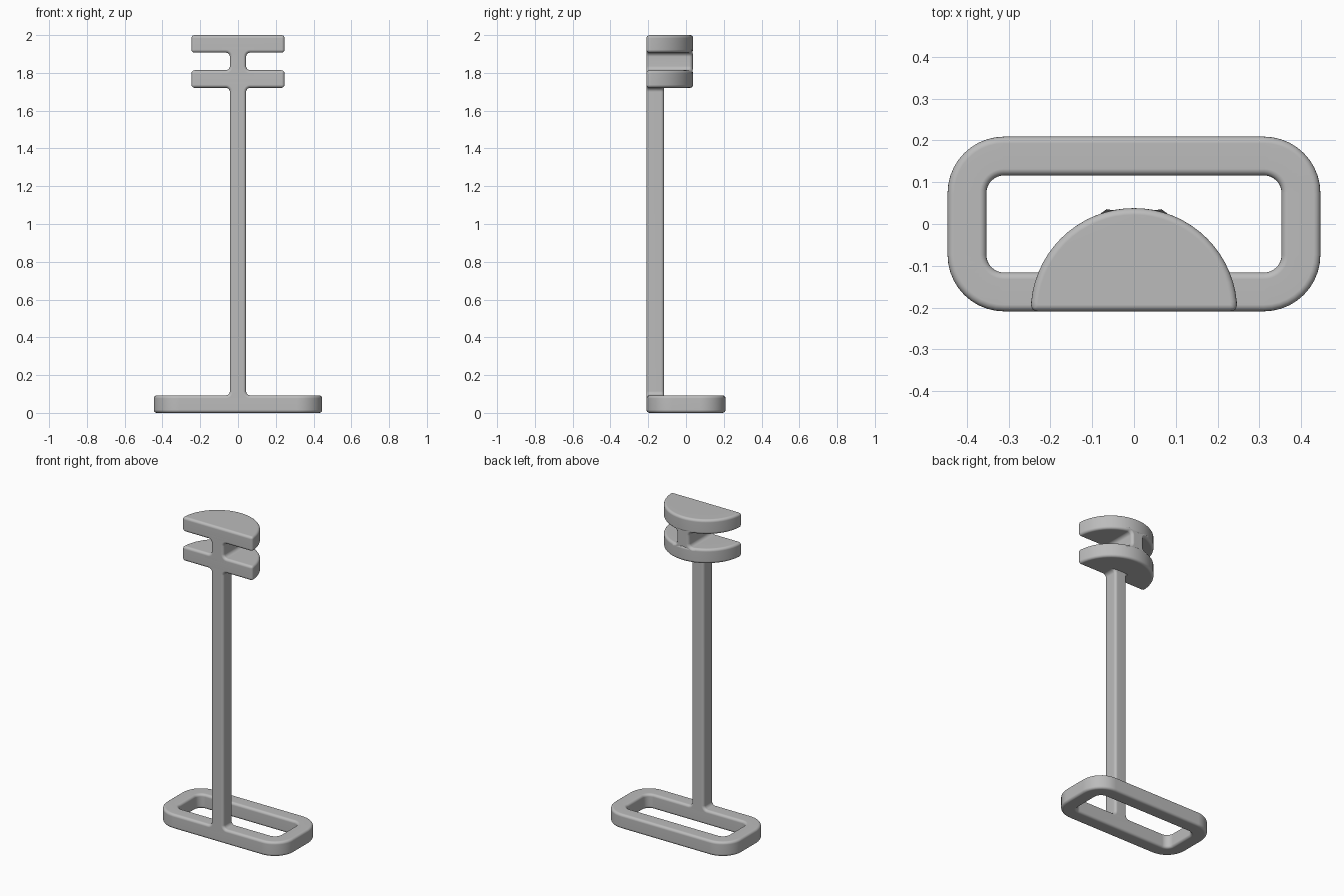
import bpy, bmesh, math

cube = bpy.data.objects.get("Cube")
if cube:
    bpy.data.objects.remove(cube, do_unlink=True)

GREY = (0.5, 0.5, 0.5, 1.0)
grey = bpy.data.materials.new("plain grey")
grey.use_nodes = True
grey.diffuse_color = GREY
grey.node_tree.nodes["Principled BSDF"].inputs["Base Color"].default_value = GREY

T = 0.093            # thickness shared by all bars and plates
FRONT = -0.209       # common flat front plane
BACK = FRONT + T     # rear of post
RADIUS = 0.247       # half-disc plates
HALF = 0.043         # half width of post and neck
ROUND = 0.016        # edge rounding
FILLET = 0.022


def finish(name, bm):
    """Round the hard edges, then make a smooth shaded object."""
    bmesh.ops.recalc_face_normals(bm, faces=bm.faces)
    hard = [e for e in bm.edges if e.calc_face_angle(0) > 0.7]
    bmesh.ops.bevel(bm, geom=hard, offset=ROUND, offset_type='OFFSET', segments=4,
                    profile=0.5, affect='EDGES', clamp_overlap=False)
    mesh = bpy.data.meshes.new(name)
    bm.to_mesh(mesh)
    bm.free()
    mesh.materials.append(grey)
    obj = bpy.data.objects.new(name, mesh)
    bpy.context.collection.objects.link(obj)
    bpy.ops.object.select_all(action='DESELECT')
    obj.select_set(True)
    bpy.context.view_layer.objects.active = obj
    bpy.ops.object.shade_smooth_by_angle(angle=math.radians(40))
    weighted = obj.modifiers.new("Flat face normals", 'WEIGHTED_NORMAL')
    weighted.keep_sharp = True
    return obj


def prism(name, near, far):
    """Solid between two matching outlines of 3D points."""
    bm = bmesh.new()
    a = [bm.verts.new(p) for p in near]
    b = [bm.verts.new(p) for p in far]
    bm.faces.new(a)
    bm.faces.new(b[::-1])
    for i in range(len(a)):
        bm.faces.new((a[i - 1], a[i], b[i], b[i - 1]))
    return finish(name, bm)


def web_outline(z0, z1, tip):
    """Upright bar whose ends flare out and tuck into the parts above and below."""
    arc = [math.pi / 2 * i / 4 for i in range(5)]
    cx = HALF + FILLET
    z0, z1 = z0 - 0.0004, z1 + 0.0004
    tuck = T / 2
    right = [(tip, z0 - tuck), (tip, z0)]
    right += [(cx - FILLET * math.sin(a), z0 + FILLET - FILLET * math.cos(a)) for a in arc]
    right += [(cx - FILLET * math.cos(a), z1 - FILLET + FILLET * math.sin(a)) for a in arc]
    right += [(tip, z1), (tip, z1 + tuck)]
    return right + [(-x, z) for x, z in reversed(right)]


def rounded_rect(hx, hy, r, steps=10):
    points = []
    for k, (sx, sy) in enumerate(((1, 1), (-1, 1), (-1, -1), (1, -1))):
        for i in range(steps + 1):
            a = math.pi / 2 * (k + i / steps)
            points.append((sx * (hx - r) + r * math.cos(a), sy * (hy - r) + r * math.sin(a)))
    return points


# Base: rounded rectangular ring
bm = bmesh.new()
outer = rounded_rect(0.446, -FRONT, 0.135)
inner = rounded_rect(0.353, -BACK, 0.042)
loops = [[bm.verts.new((x, y, z)) for x, y in pts]
         for pts, z in ((outer, 0), (outer, T), (inner, T), (inner, 0))]
for k in range(4):
    p, q = loops[k - 1], loops[k]
    for i in range(len(p)):
        bm.faces.new((p[i - 1], p[i], q[i], q[i - 1]))
finish("base_ring", bm)

# Post flared into the base and the lower plate
lower_z, upper_z = 2 - 3 * T, 2 - T
outline = web_outline(T, lower_z, 0.1)
prism("post", [(x, FRONT, z) for x, z in outline], [(x, BACK, z) for x, z in outline])

# Neck between the plates, its rear following their curve
outline = web_outline(lower_z + T, upper_z, 0.1)
prism("neck", [(x, FRONT, z) for x, z in outline],
      [(x, FRONT - 0.001 + math.sqrt(RADIUS ** 2 - x * x), z) for x, z in outline])

# Half-disc plates
half_disc = [(RADIUS * math.cos(math.pi * i / 32), FRONT + RADIUS * math.sin(math.pi * i / 32))
             for i in range(33)]
for name, z in (("lower_plate", lower_z), ("upper_plate", upper_z)):
    prism(name, [(x, y, z) for x, y in half_disc], [(x, y, z + T) for x, y in half_disc])
